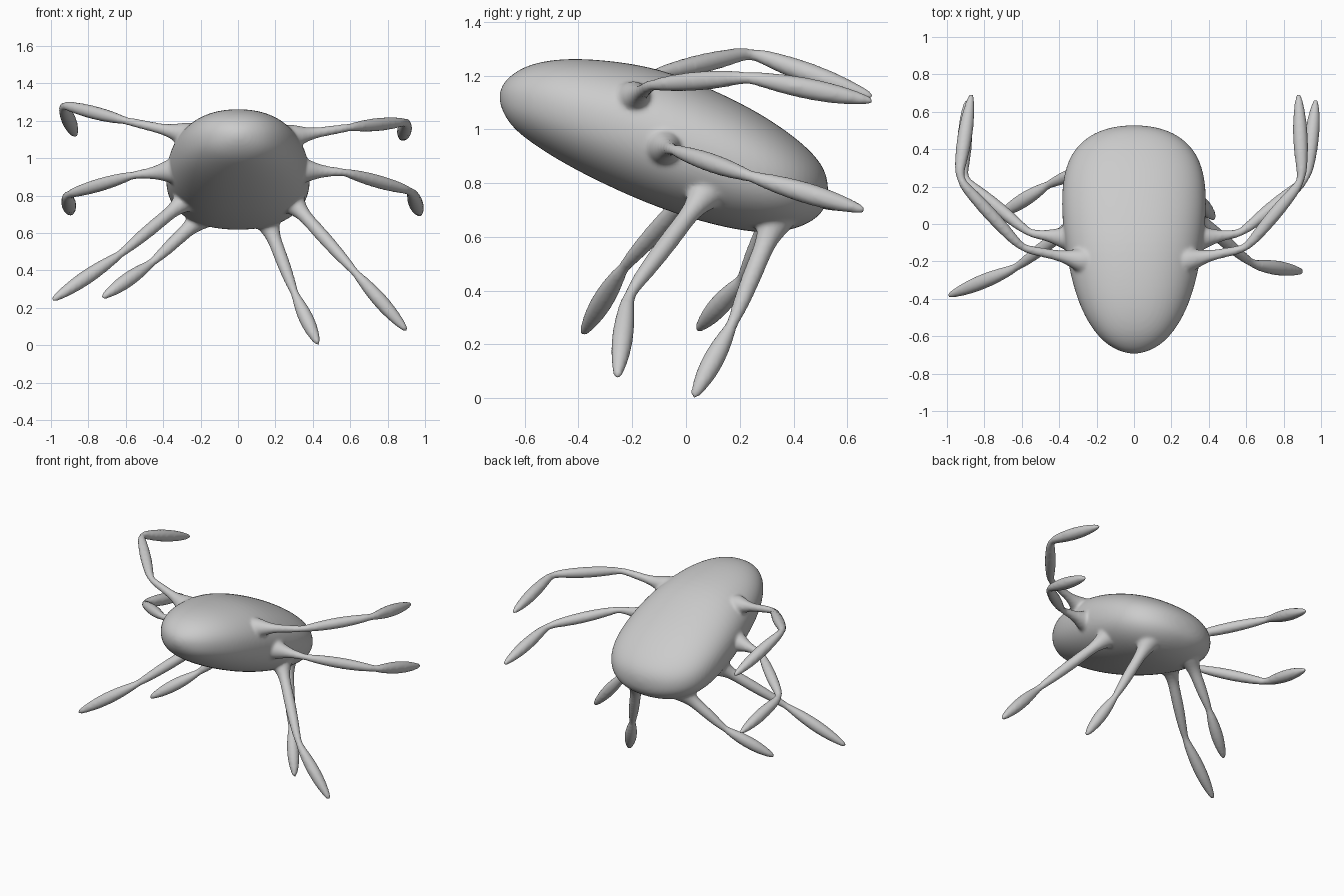
import bpy, bmesh, math
from mathutils import Vector

cube = bpy.data.objects.get("Cube")
if cube:
    bpy.data.objects.remove(cube, do_unlink=True)

grey = bpy.data.materials.new("plain_grey")
grey.use_nodes = True
grey.diffuse_color = (0.6, 0.6, 0.6, 1)
grey.node_tree.nodes["Principled BSDF"].inputs["Base Color"].default_value = (0.6, 0.6, 0.6, 1)

bm = bmesh.new()


def loft(rings, start, end):
    """Skin a list of rings and close both ends with a pole."""
    rows = [[bm.verts.new(p) for p in ring] for ring in rings]
    n = len(rows[0])
    for a, b in zip(rows, rows[1:]):
        for i in range(n):
            j = (i + 1) % n
            bm.faces.new((a[i], a[j], b[j], b[i]))
    for row, pole in ((rows[0], start), (rows[-1], end)):
        p = bm.verts.new(pole)
        for i in range(n):
            bm.faces.new((row[i], row[(i + 1) % n], p))


# Body: stations along y as (y, top, bottom, half width)
stations = [
    (-0.685, 1.165, 1.07, 0.065), (-0.65, 1.205, 1.01, 0.14), (-0.58, 1.245, 0.952, 0.212),
    (-0.46, 1.266, 0.875, 0.284), (-0.3, 1.26, 0.792, 0.336), (-0.1, 1.23, 0.704, 0.374),
    (0.1, 1.15, 0.643, 0.391), (0.27, 1.065, 0.61, 0.38), (0.4, 0.977, 0.623, 0.327),
    (0.485, 0.9, 0.665, 0.225), (0.52, 0.84, 0.71, 0.115)]


def rounded(v):
    return math.copysign(abs(v) ** 0.91, v)


body_rings = []
for y, top, bottom, w in stations:
    mid, h = (top + bottom) / 2, (top - bottom) / 2
    angles = [math.tau * i / 32 for i in range(32)]
    body_rings.append([(w * rounded(math.cos(a)), y, mid + h * rounded(math.sin(a))) for a in angles])
loft(body_rings, (0, -0.696, 1.12), (0, 0.53, 0.78))


def limb(joints, bulges, flare, steps=12, sides=14):
    """Tube with a swollen middle in each segment and a flared root."""
    joints = [Vector(j) for j in joints]
    path, radii, run = [], [], 0.0
    for k, (a, b) in enumerate(zip(joints, joints[1:])):
        last = k == len(joints) - 2
        for s in range(steps + last):
            t = s / steps
            low = 0.021 - (0.006 * t if last else 0)
            r = low + (bulges[k] - low) * max(0, math.sin(math.pi * t)) ** 0.85
            d = run + t * (b - a).length
            path.append(a.lerp(b, t))
            radii.append(r + flare * math.exp(-(d / 0.1) ** 2))
        run += (b - a).length
    # Round the bends
    for _ in range(2):
        path = [path[0]] + [(p + q * 2 + r) / 4 for p, q, r in zip(path, path[1:], path[2:])] + [path[-1]]
    # Carry one frame along the path so the tube does not twist
    side, rings = Vector((0.3, 0.2, 1)), []
    for i, (p, r) in enumerate(zip(path, radii)):
        tan = (path[min(i + 1, len(path) - 1)] - path[max(i - 1, 0)]).normalized()
        side = (side - tan * side.dot(tan)).normalized()
        up = tan.cross(side)
        rings.append([p + (side * math.cos(math.tau * j / sides) + up * math.sin(math.tau * j / sides)) * r
                      for j in range(sides)])
    end = (path[-1] - path[-2]).normalized()
    loft(rings, path[0], path[-1] + end * 0.012)


# Raised limbs, upper then middle pair: root, neck, elbow, tip
arm = (0.027, 0.037, 0.041)
limb([(0.26, -0.2, 1.11), (0.6, -0.13, 1.165), (0.9, 0.23, 1.195), (0.88, 0.69, 1.105)], arm, 0.05)
limb([(-0.25, -0.2, 1.12), (-0.6, -0.13, 1.2), (-0.94, 0.24, 1.287), (-0.87, 0.69, 1.122)], arm, 0.05)
limb([(0.32, -0.08, 0.935), (0.57, -0.05, 0.925), (0.925, 0.24, 0.825), (0.972, 0.66, 0.7)], arm, 0.05)
limb([(-0.32, -0.08, 0.935), (-0.56, -0.05, 0.91), (-0.915, 0.24, 0.805), (-0.895, 0.655, 0.705)], arm, 0.05)

# Hanging limbs, left then right, front then back: root, knee, tip
leg = (0.037, 0.041)
limb([(0.26, 0.1, 0.8), (0.63, -0.215, 0.385), (0.9, -0.255, 0.08)], leg, 0.065)
limb([(0.14, 0.35, 0.71), (0.305, 0.17, 0.27), (0.428, 0.03, 0.008)], leg, 0.06)
limb([(-0.24, 0.06, 0.81), (-0.63, -0.235, 0.485), (-0.99, -0.383, 0.242)], leg, 0.065)
limb([(-0.16, 0.34, 0.72), (-0.46, 0.21, 0.44), (-0.722, 0.045, 0.257)], leg, 0.06)

bmesh.ops.recalc_face_normals(bm, faces=bm.faces)
mesh = bpy.data.meshes.new("body_with_limbs")
bm.to_mesh(mesh)
bm.free()
mesh.materials.append(grey)
for poly in mesh.polygons:
    poly.use_smooth = True
creature = bpy.data.objects.new("body_with_limbs", mesh)
bpy.context.collection.objects.link(creature)

# Fuse the limbs into the body as one soft skin
subdivide = creature.modifiers.new("subdivide", "SUBSURF")
subdivide.levels = subdivide.render_levels = 2
fuse = creature.modifiers.new("fuse", "REMESH")
fuse.mode = "VOXEL"
fuse.voxel_size = 0.01
fuse.use_smooth_shade = True
soften = creature.modifiers.new("soften", "SMOOTH")
soften.factor = 0.5
soften.iterations = 8
